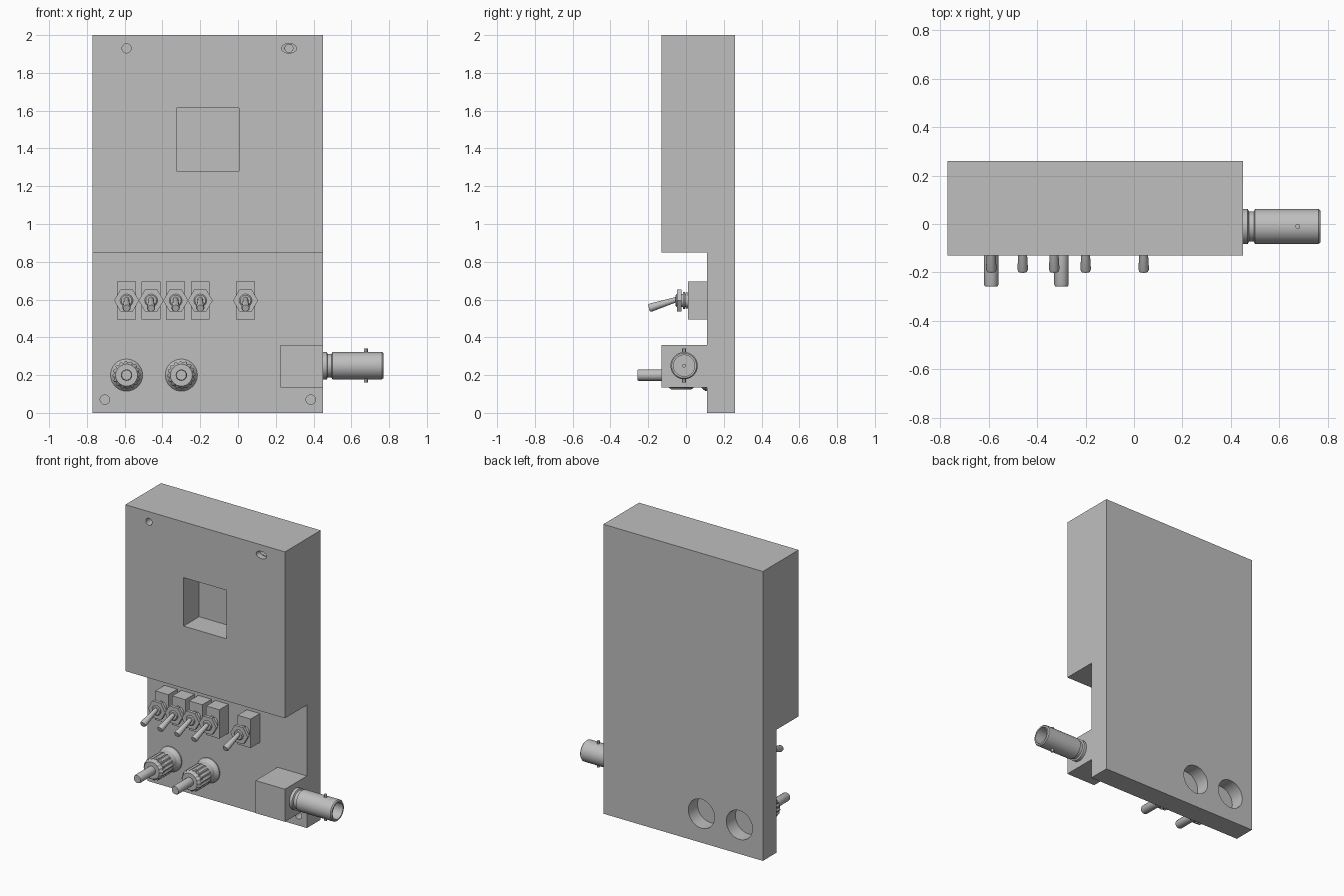
import bpy, bmesh, math
from mathutils import Vector

if "Cube" in bpy.data.objects:
    bpy.data.objects.remove(bpy.data.objects["Cube"])

grey = bpy.data.materials.new("light grey")
grey.diffuse_color = (0.52, 0.52, 0.52, 1)
grey.use_nodes = True
grey.node_tree.nodes["Principled BSDF"].inputs["Base Color"].default_value = grey.diffuse_color


def finish(bm, name, smooth=False):
    bmesh.ops.recalc_face_normals(bm, faces=bm.faces)
    me = bpy.data.meshes.new(name)
    bm.to_mesh(me)
    bm.free()
    me.materials.append(grey)
    ob = bpy.data.objects.new(name, me)
    bpy.context.collection.objects.link(ob)
    bpy.context.view_layer.objects.active = ob
    bpy.ops.object.select_all(action='DESELECT')
    ob.select_set(True)
    if smooth:
        bpy.ops.object.shade_smooth_by_angle(angle=math.radians(30))
    return ob


def box(name, lo, hi):
    bm = bmesh.new()
    bmesh.ops.create_cube(bm, size=1)
    for v in bm.verts:
        v.co = [(a + b) / 2 + c * (b - a) for a, b, c in zip(lo, hi, v.co)]
    return finish(bm, name)


def lathe(name, origin, axis, profile, n=32, phase=0.0, knurl=None, stretch=1):
    """Closed turned part: profile is (distance along axis, radius)."""
    bm = bmesh.new()
    rot = Vector((0, 0, 1)).rotation_difference(Vector(axis).normalized())
    rings = []
    for j, (d, r) in enumerate(profile):
        ring = []
        for i in range(n):
            a = math.tau * i / n + phase
            rr = r - 0.008 * (i % 4 > 1) if knurl and j in knurl else r
            co = rot @ Vector((rr * math.cos(a) * stretch, rr * math.sin(a), d))
            ring.append(bm.verts.new(Vector(origin) + co))
        rings.append(ring)
    for p, q in zip(rings, rings[1:]):
        for i in range(n):
            bm.faces.new((p[i], p[(i + 1) % n], q[(i + 1) % n], q[i]))
    bm.faces.new(rings[0])
    bm.faces.new(rings[-1])
    return finish(bm, name, n > 6)


def cut(target, cutter):
    cutter.hide_render = True
    m = target.modifiers.new("cut", 'BOOLEAN')
    m.operation, m.solver, m.object = 'DIFFERENCE', 'EXACT', cutter
    bpy.context.view_layer.objects.active = target
    bpy.ops.object.modifier_apply(modifier=m.name)
    bpy.data.objects.remove(cutter)


# Stepped housing: thick upper half, thin lower panel
bm = bmesh.new()
outline = [(-0.13, 2), (0.26, 2), (0.26, 0), (0.11, 0), (0.11, 0.85), (-0.13, 0.85)]
face = bm.faces.new([bm.verts.new((-0.77, y, z)) for y, z in outline])
out = bmesh.ops.extrude_face_region(bm, geom=[face])
bmesh.ops.translate(bm, vec=(1.22, 0, 0),
                    verts=[v for v in out["geom"] if isinstance(v, bmesh.types.BMVert)])
housing = finish(bm, "housing")

# Display window, mounting holes and rear sockets
cut(housing, box("window_cutter", (-0.325, -0.2, 1.28), (0.005, 0.04, 1.615)))
cut(housing, lathe("hole_cutter", (-0.59, -0.15, 1.93), (0, 1, 0), [(0, 0.024), (0.08, 0.024)], 24))
cut(housing, lathe("slot_cutter", (0.27, -0.15, 1.93), (0, 1, 0), [(0, 0.025), (0.06, 0.025)], 24, stretch=1.6))
cut(housing, lathe("hole_cutter", (0.27, -0.11, 1.93), (0, 1, 0), [(0, 0.021), (0.06, 0.021)], 24))
for x in (-0.705, 0.385):
    cut(housing, lathe("hole_cutter", (x, 0.05, 0.07), (0, 1, 0), [(0, 0.025), (0.12, 0.025)], 24))
for x in (-0.59, -0.30):
    cut(housing, lathe("socket_cutter", (x, 0.3, 0.2), (0, -1, 0), [(0, 0.1), (0.14, 0.1)], 32))

# Toggle switches
for x in (-0.59, -0.46, -0.33, -0.20, 0.04):
    z = 0.595
    box("switch_body", (x - 0.05, 0.01, z - 0.1), (x + 0.05, 0.11, z + 0.1))
    lathe("switch_bushing", (x, 0.01, z), (0, -1, 0),
          [(0, 0.042), (0.012, 0.042), (0.012, 0.034), (0.06, 0.034), (0.066, 0.028)], 24)
    lathe("switch_washer", (x, -0.005, z), (0, -1, 0), [(0, 0.046), (0.012, 0.046)], 24)
    lathe("switch_nut", (x, -0.025, z), (0, -1, 0), [(0, 0.066), (0.022, 0.066)], 6)
    lathe("switch_lever", (x, -0.02, 0.61), (0, -0.18, -0.057),
          [(0, 0.013), (0.06, 0.015), (0.175, 0.022), (0.185, 0.018)], 16)

# Binding posts with knurled grips
for x in (-0.59, -0.30):
    lathe("post_flange", (x, 0.115, 0.2), (0, -1, 0),
          [(0, 0.085), (0.012, 0.085), (0.035, 0.066), (0.09, 0.06)], 32)
    lathe("post_grip", (x, 0.04, 0.2), (0, -1, 0),
          [(0, 0.066), (0.01, 0.075), (0.12, 0.075), (0.14, 0.058)], 64, knurl=(1, 2))
    lathe("post_rod", (x, -0.09, 0.2), (0, -1, 0), [(0, 0.03), (0.16, 0.03), (0.168, 0.026)], 24)

# Side coaxial connector with hollow barrel, centre pin and locking lugs
box("connector_block", (0.225, -0.13, 0.135), (0.45, 0.115, 0.36))
lathe("connector_barrel", (0.445, -0.01, 0.25), (1, 0, 0),
      [(0, 0.072), (0.025, 0.072), (0.03, 0.062), (0.05, 0.062), (0.055, 0.072),
       (0.318, 0.072), (0.325, 0.066), (0.325, 0.056), (0.16, 0.056)], 40)
lathe("connector_pin", (0.59, -0.01, 0.25), (1, 0, 0), [(0, 0.01), (0.13, 0.01)], 12)
for s in (1, -1):
    lathe("locking_lug", (0.677, -0.01, 0.25 + s * 0.06), (0, 0, s), [(0, 0.01), (0.03, 0.01)], 12)
